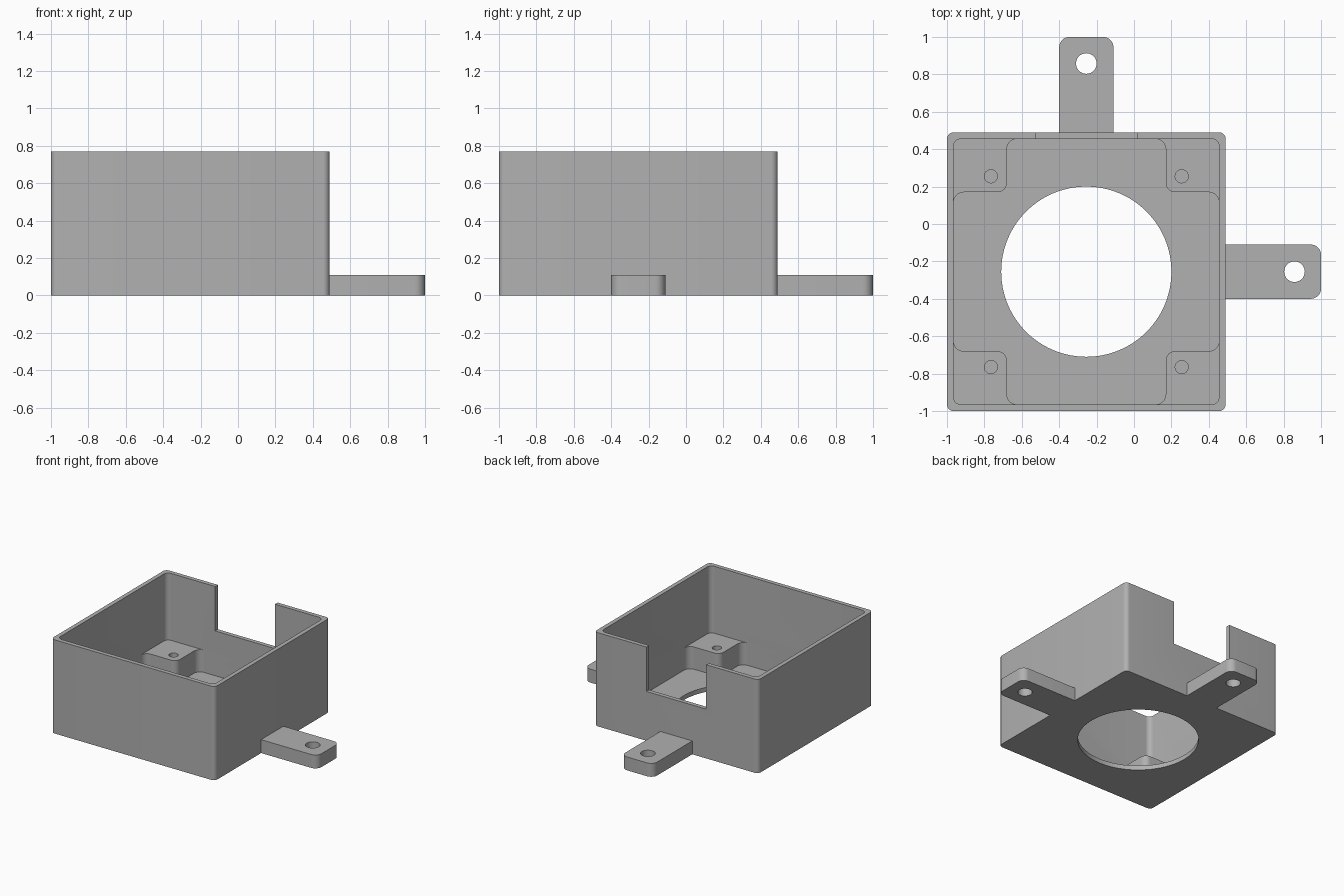
import bpy
import bmesh
import math
from mathutils import Vector

if "Cube" in bpy.data.objects:
    bpy.data.objects.remove(bpy.data.objects["Cube"], do_unlink=True)

# Main dimensions
C = -0.255            # centre of the box in x and y
HALF = 0.745          # half the outer width
INNER = 0.71          # half the cavity width
ARM = 0.425           # half the gap between corner posts
HEIGHT, FLOOR, POST = 0.77, 0.037, 0.22
TAB_HALF, TAB_TOP = 0.145, 0.11

gray = bpy.data.materials.new("plain gray")
gray.use_nodes = True
gray.diffuse_color = (0.44, 0.44, 0.44, 1)
gray.node_tree.nodes["Principled BSDF"].inputs["Base Color"].default_value = gray.diffuse_color


def fillet(corners, steps=8):
    """Round each (x, y, radius) corner of a right-angled outline."""
    points = []
    for i, (x, y, r) in enumerate(corners):
        p = Vector((x, y))
        if r == 0:
            points.append(p)
            continue
        a = (Vector(corners[i - 1][:2]) - p).normalized() * r
        b = (Vector(corners[(i + 1) % len(corners)][:2]) - p).normalized() * r
        for k in range(steps + 1):
            t = math.pi / 2 * k / steps
            points.append(p + a * (1 - math.sin(t)) + b * (1 - math.cos(t)))
    return points


def square(half, r):
    return fillet([(sx * half, sy * half, r)
                   for sx, sy in ((-1, -1), (1, -1), (1, 1), (-1, 1))])


def circle(r, x=0, y=0, count=32):
    return [Vector((x + r * math.cos(math.tau * k / count),
                    y + r * math.sin(math.tau * k / count))) for k in range(count)]


def prism(name, outline, z0, z1):
    bm = bmesh.new()
    base = bm.faces.new([bm.verts.new((p.x, p.y, z0)) for p in outline])
    top = bmesh.ops.extrude_face_region(bm, geom=[base])["geom"]
    bmesh.ops.translate(bm, vec=(0, 0, z1 - z0),
                        verts=[v for v in top if isinstance(v, bmesh.types.BMVert)])
    bmesh.ops.recalc_face_normals(bm, faces=bm.faces)
    mesh = bpy.data.meshes.new(name)
    bm.to_mesh(mesh)
    bm.free()
    mesh.materials.append(gray)
    obj = bpy.data.objects.new(name, mesh)
    bpy.context.collection.objects.link(obj)
    obj.location = (C, C, 0)
    return obj


def cut(target, cutter):
    """Subtract the cutter, then discard it."""
    bpy.context.view_layer.objects.active = target
    mod = target.modifiers.new("cut", 'BOOLEAN')
    mod.operation, mod.solver, mod.object = 'DIFFERENCE', 'EXACT', cutter
    bpy.ops.object.modifier_apply(modifier=mod.name)
    bpy.data.objects.remove(cutter, do_unlink=True)


def finish(obj):
    bpy.ops.object.select_all(action='DESELECT')
    obj.select_set(True)
    bpy.context.view_layer.objects.active = obj
    bpy.ops.object.shade_smooth_by_angle(angle=math.radians(30))


# Open box
box = prism("box", square(HALF, 0.035), 0, HEIGHT)

# Upper cavity, then the cross-shaped lower cavity that leaves the corner posts
cut(box, prism("upper_cavity", square(INNER, 0.04), POST, 1))
cross = []
for k in range(4):
    c, s = round(math.cos(k * math.pi / 2)), round(math.sin(k * math.pi / 2))
    for x, y, r in ((INNER, -ARM, 0.055), (INNER, ARM, 0.055), (ARM, ARM, 0.05)):
        cross.append((x * c - y * s, x * s + y * c, r))
cut(box, prism("lower_cavity", fillet(cross), FLOOR, POST + 0.01))

# Large opening in the floor
cut(box, prism("floor_opening", circle(0.455, count=96), -0.1, 0.1))

# Blind screw holes in the posts
for sx in (-1, 1):
    for sy in (-1, 1):
        cut(box, prism("screw_hole", circle(0.035, sx * 0.51, sy * 0.51), FLOOR, 0.4))

# Notch in the back wall
notch = fillet([(-0.272, 0.65, 0), (0.272, 0.65, 0), (0.272, 0.85, 0), (-0.272, 0.85, 0)])
cut(box, prism("notch", notch, 0.405, 1))
finish(box)

# Mounting tabs on the back and left sides
for name, angle in (("back_tab", 0), ("left_tab", -math.pi / 2)):
    outline = fillet([(-TAB_HALF, HALF - 0.002, 0), (TAB_HALF, HALF - 0.002, 0),
                      (TAB_HALF, 1 - C, 0.055), (-TAB_HALF, 1 - C, 0.055)])
    tab = prism(name, outline, 0, TAB_TOP)
    cut(tab, prism("tab_hole", circle(0.055, 0, 1.113), -0.1, 0.3))
    tab.rotation_euler.z = angle
    finish(tab)
